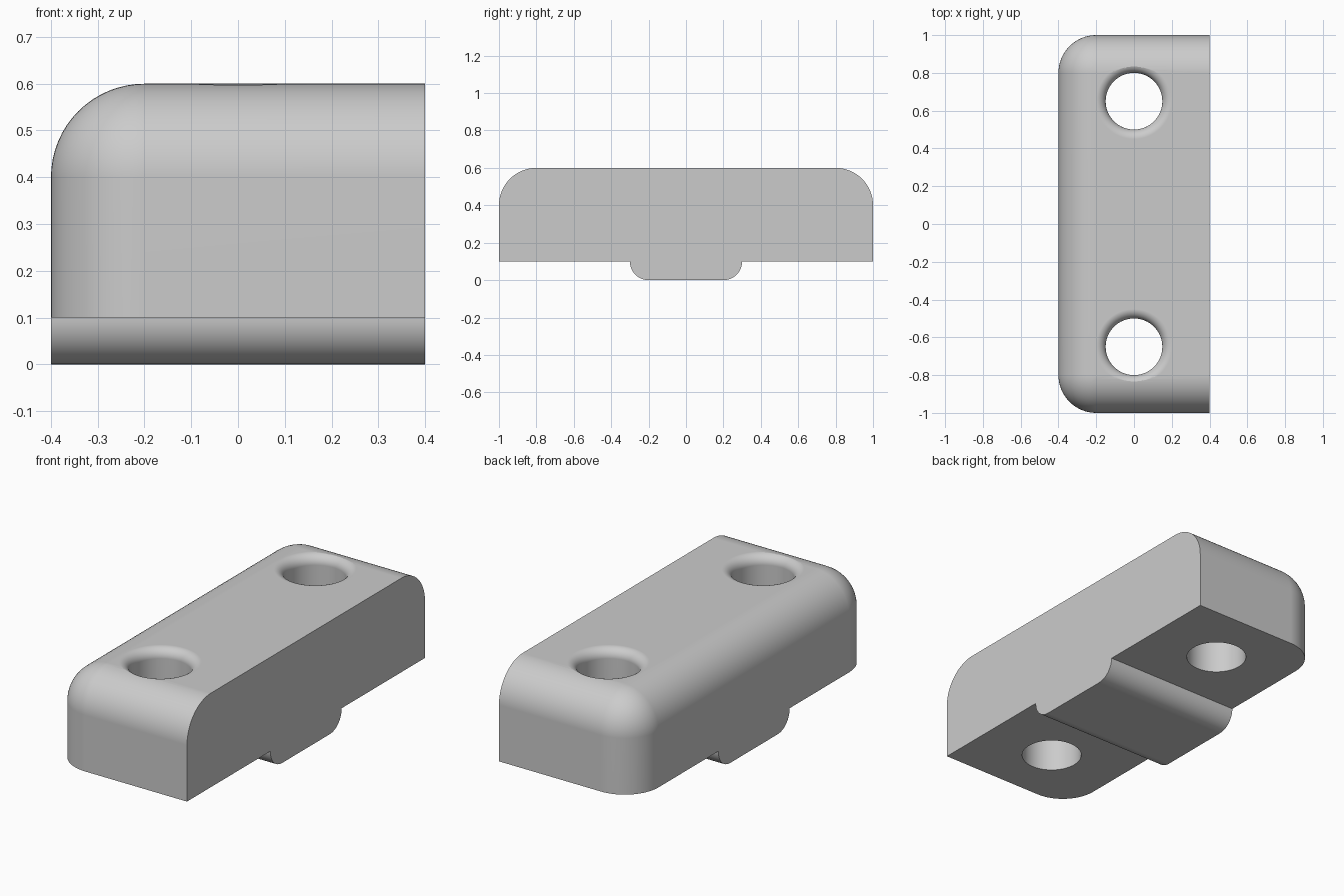
import bpy
import bmesh
import math
from mathutils import Vector

cube = bpy.data.objects.get("Cube")
if cube:
    bpy.data.objects.remove(cube, do_unlink=True)

HALF_X, HALF_Y, BASE, TOP = 0.4, 1.0, 0.1, 0.6
ROUND = 0.2
KEY_Y = 0.3
HOLE_Y, HOLE_R, LIP = 0.65, 0.15, 0.05

grey = bpy.data.materials.new("plain grey")
grey.use_nodes = True
colour = (0.6, 0.6, 0.6, 1)
grey.diffuse_color = colour
grey.node_tree.nodes["Principled BSDF"].inputs["Base Color"].default_value = colour


def make_object(name, bm):
    bmesh.ops.recalc_face_normals(bm, faces=bm.faces[:])
    mesh = bpy.data.meshes.new(name)
    bm.to_mesh(mesh)
    bm.free()
    mesh.materials.append(grey)
    obj = bpy.data.objects.new(name, mesh)
    bpy.context.collection.objects.link(obj)
    return obj


def round_edges(bm, edges, radius):
    bmesh.ops.bevel(bm, geom=edges, offset=radius, offset_type='OFFSET',
                    segments=16, profile=0.5, affect='EDGES')


# Block body
bm = bmesh.new()
bmesh.ops.create_cube(bm, size=1)
for v in bm.verts:
    v.co = Vector((v.co.x * 2 * HALF_X, v.co.y * 2 * HALF_Y,
                   BASE + (v.co.z + 0.5) * (TOP - BASE)))


def is_rounded(edge):
    a, b = (v.co for v in edge.verts)
    if a.x > 0 and b.x > 0:
        return False
    upright = abs(a.z - b.z) > 0.1
    return upright or a.z > BASE + 0.1


round_edges(bm, [e for e in bm.edges if is_rounded(e)], ROUND)

# Locating key, drawn down from the middle of the underside
for y in (-KEY_Y, KEY_Y):
    bmesh.ops.bisect_plane(bm, geom=bm.verts[:] + bm.edges[:] + bm.faces[:],
                           plane_co=(0, y, 0), plane_no=(0, 1, 0))
bm.normal_update()
key = [f for f in bm.faces
       if f.normal.z < -0.9 and abs(f.calc_center_median().y) < KEY_Y]
out = bmesh.ops.extrude_face_region(bm, geom=key)["geom"]
bmesh.ops.translate(bm, vec=(0, 0, -BASE),
                    verts=[g for g in out if isinstance(g, bmesh.types.BMVert)])
bmesh.ops.delete(bm, geom=[f for f in key if f.is_valid], context='FACES')
lower = [e for e in bm.edges
         if all(v.co.z < 0.001 for v in e.verts)
         and abs(e.verts[0].co.y - e.verts[1].co.y) < 0.001]
round_edges(bm, lower, BASE - 0.0005)
block = make_object("mounting_block", bm)


# Screw holes, each with a rounded lip
def hole_cutter(name, y):
    profile = [(0, -0.1), (HOLE_R, -0.1)]
    steps = 10
    for i in range(steps + 1):
        a = math.pi / 2 * i / steps
        profile.append((HOLE_R + LIP * (1 - math.cos(a)),
                        TOP - LIP + LIP * math.sin(a)))
    profile += [(HOLE_R + LIP, TOP + 0.1), (0, TOP + 0.1)]
    bm = bmesh.new()
    verts = [bm.verts.new((r, y, z)) for r, z in profile]
    edges = [bm.edges.new(pair) for pair in zip(verts, verts[1:])]
    bmesh.ops.spin(bm, geom=verts + edges, cent=(0, y, 0), axis=(0, 0, 1),
                   angle=2 * math.pi, steps=64, use_merge=True)
    bmesh.ops.remove_doubles(bm, verts=bm.verts[:], dist=0.0001)
    return make_object(name, bm)


bpy.context.view_layer.objects.active = block
for name, y in (("front_hole_cutter", -HOLE_Y), ("back_hole_cutter", HOLE_Y)):
    cutter = hole_cutter(name, y)
    cutter.hide_render = True
    cut = block.modifiers.new(name, 'BOOLEAN')
    cut.operation = 'DIFFERENCE'
    cut.solver = 'EXACT'
    cut.object = cutter
    bpy.ops.object.modifier_apply(modifier=cut.name)
    bpy.data.objects.remove(cutter, do_unlink=True)

# Smooth rounds with crisp edges and flat faces
bpy.ops.object.select_all(action='DESELECT')
block.select_set(True)
bpy.ops.object.shade_smooth_by_angle(angle=math.radians(30))
weighted = block.modifiers.new("even_shading", 'WEIGHTED_NORMAL')
weighted.keep_sharp = True
